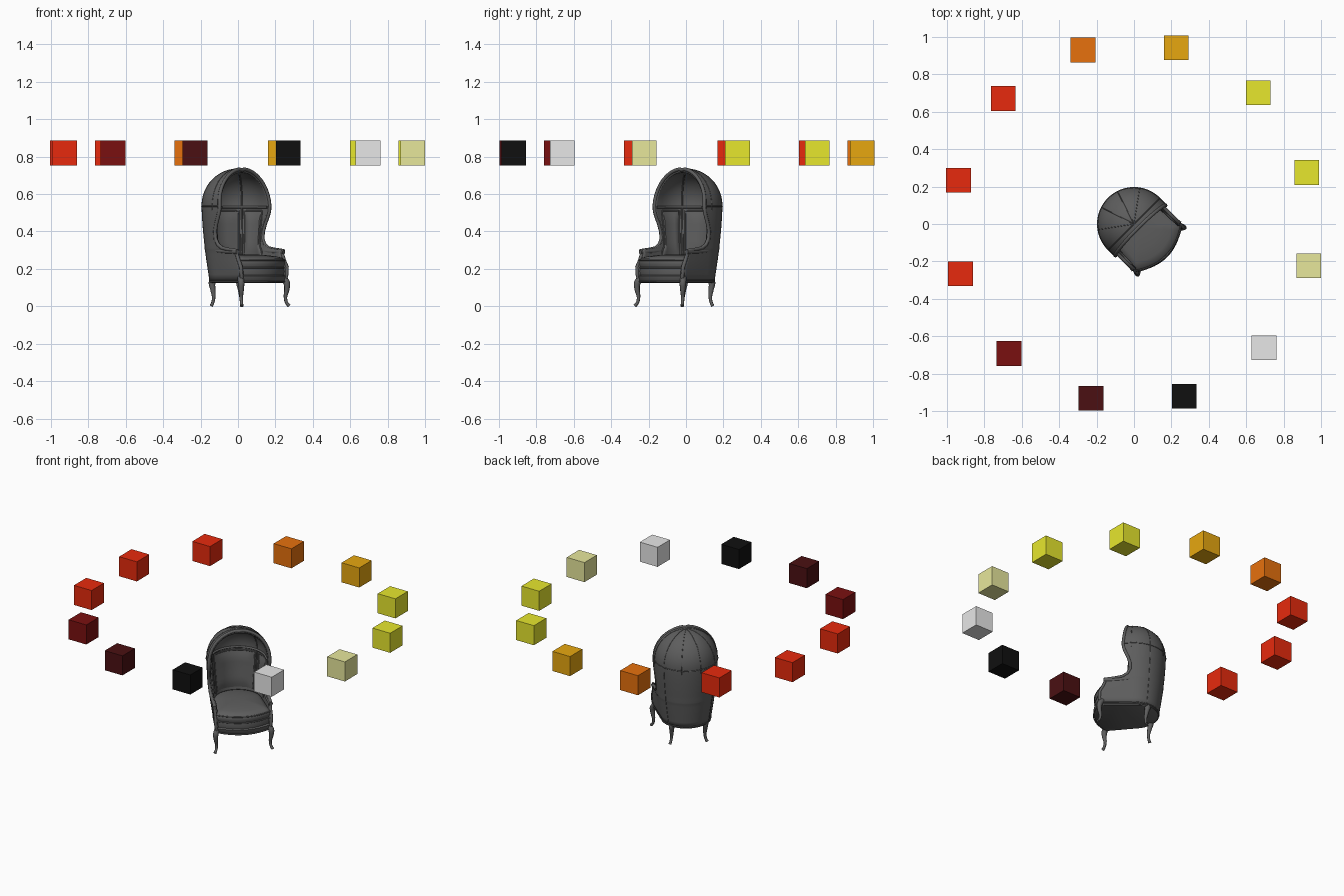
import bpy, bmesh, math
from mathutils import Matrix, Vector

if "Cube" in bpy.data.objects:
    bpy.data.objects.remove(bpy.data.objects["Cube"])


def material(name, rgb):
    m = bpy.data.materials.new(name)
    m.use_nodes = True
    m.diffuse_color = (*rgb, 1)
    m.node_tree.nodes["Principled BSDF"].inputs["Base Color"].default_value = (*rgb, 1)
    return m


charcoal = material("charcoal", (0.11, 0.11, 0.11))
paints = {
    "red": (0.8, 0.023, 0.004), "orange": (0.8, 0.165, 0.004),
    "amber": (0.8, 0.39, 0.005), "yellow": (0.8, 0.8, 0.027),
    "pale_yellow": (0.8, 0.8, 0.33), "light_grey": (0.8, 0.8, 0.8),
    "black": (0.005, 0.005, 0.005), "maroon": (0.07, 0.005, 0.006),
    "dark_red": (0.195, 0.005, 0.005)}
paints = {n: material(n, c) for n, c in paints.items()}
TURN = Matrix.Rotation(math.radians(45), 4, "Z")


# ---- helpers ----
def add(name, data, mat, matrix=TURN):
    ob = bpy.data.objects.new(name, data)
    bpy.context.collection.objects.link(ob)
    data.materials.append(mat)
    ob.matrix_world = matrix
    return ob


def skin(name, rings, closed=False, thick=0, angle=45):
    """Skin a mesh over rows of points, capped when the rows are closed."""
    n = len(rings[0])
    bm = bmesh.new()
    grid = [[bm.verts.new(p) for p in ring] for ring in rings]
    for a, b in zip(grid, grid[1:]):
        for j in range(n if closed else n - 1):
            k = (j + 1) % n
            bm.faces.new((a[j], a[k], b[k], b[j]))
    if closed:
        bm.faces.new(grid[0][::-1])
        bm.faces.new(grid[-1])
    bmesh.ops.remove_doubles(bm, verts=bm.verts, dist=0.0002)
    me = bpy.data.meshes.new(name)
    bm.to_mesh(me)
    bm.free()
    ob = add(name, me, charcoal)
    bpy.ops.object.select_all(action="DESELECT")
    ob.select_set(True)
    bpy.context.view_layer.objects.active = ob
    bpy.ops.object.shade_smooth_by_angle(angle=math.radians(angle))
    if thick:
        mod = ob.modifiers.new("thickness", "SOLIDIFY")
        mod.thickness = thick
        mod.offset = -1
    return ob


def tube(name, points, radius, sizes=None, smooth=False):
    cu = bpy.data.curves.new(name, "CURVE")
    cu.dimensions = "3D"
    cu.bevel_depth = radius
    cu.bevel_resolution = 2
    cu.use_fill_caps = True
    sp = cu.splines.new("BEZIER" if smooth else "POLY")
    pts = sp.bezier_points if smooth else sp.points
    pts.add(len(points) - 1)
    for i, p in enumerate(points):
        if smooth:
            pts[i].co = p
            pts[i].handle_left_type = pts[i].handle_right_type = "AUTO"
        else:
            pts[i].co = (*p, 1)
        pts[i].radius = sizes[i] if sizes else 1
    sp.use_smooth = True
    return add(name, cu, charcoal)


# ---- shell profile: height, back radius, front edge, front half width ----
R, SPRING = 0.195, 0.54
profile = [
    (0.13, 0.152, -0.190, 0.168), (0.17, 0.158, -0.197, 0.177),
    (0.21, 0.164, -0.196, 0.180), (0.25, 0.170, -0.175, 0.178),
    (0.28, 0.174, -0.162, 0.178), (0.30, 0.177, -0.165, 0.180),
    (0.304, 0.178, -0.10, 0.180), (0.312, 0.179, -0.055, 0.181),
    (0.33, 0.180, -0.025, 0.182), (0.36, 0.183, -0.008, 0.184),
    (0.40, 0.187, -0.008, 0.188), (0.44, 0.190, -0.020, 0.191),
    (0.48, 0.193, -0.038, 0.194), (0.51, 0.194, -0.048, 0.195)]
for i in range(13):
    a = math.radians(90 * i / 12)
    r = R * math.cos(a)
    profile.append((SPRING + R * math.sin(a), r, -0.05 + 0.02 * math.sin(a), r))


def row_at(z):
    for a, b in zip(profile, profile[1:]):
        if z <= b[0]:
            f = (z - a[0]) / (b[0] - a[0])
            return [p + (q - p) * f for p, q in zip(a, b)]


def plan(t, row, inset=0):
    """Point on the horseshoe outline: left front, round the back, right front."""
    z, r, e, w = row
    side = 1 if t <= 0.5 else -1
    s = min(t, 1 - t)
    if s < 0.2:
        f = s / 0.2
        return Vector((side * (w + (r - w) * f - inset), e * (1 - f), z))
    a = math.radians((s - 0.2) / 0.3 * 90)
    return Vector((side * (r - inset) * math.cos(a), (r - inset) * math.sin(a), z))


STEPS = [i / 40 for i in range(41)]
skin("hooded_shell", [[plan(t, row) for t in STEPS] for row in profile], thick=0.02)

# ---- carved rim along the opening, arms and front posts ----
left_edge = [plan(0, row, 0.006) for row in profile[:-1]]
top = [Vector((0, -0.03, SPRING + R - 0.006))]
right_edge = [Vector((-p.x, p.y, p.z)) for p in reversed(left_edge)]
tube("carved_rim", left_edge + top + right_edge, 0.010)
for s in (1, -1):
    side = "left" if s > 0 else "right"
    tube(side + "_arm_rest", [(s * x, y, z) for x, y, z in
         [(0.168, -0.01, 0.298), (0.168, -0.08, 0.294), (0.170, -0.14, 0.292),
          (0.175, -0.172, 0.290)]], 0.014, [0.8, 1, 1, 0.9], True)

# ---- seams on the outside ----
for k, t in enumerate((0.2, 0.32, 0.44, 0.56, 0.68, 0.8)):
    tube(f"hood_seam_{k}", [plan(t, row) for row in profile[13:]], 0.002)
for k, t in enumerate((0.32, 0.68)):
    tube(f"back_seam_{k}", [plan(t, row) for row in profile[:14]], 0.002)
for name, z in (("hood_band", 0.535), ("bottom_band", 0.14)):
    tube(name, [plan(t, row_at(z)) for t in STEPS], 0.003)

# ---- inner padded panels, posts and cornice ----
for name, t0, t1 in (("back_panel", 0.345, 0.655), ("left_wing_panel", 0.17, 0.31),
                     ("right_wing_panel", 0.69, 0.83)):
    rings = []
    for i in range(11):
        v = i / 10
        row = row_at(0.27 + 0.24 * v)
        ring = []
        for j in range(13):
            u = j / 12
            puff = 0.012 * min(1, 6 * min(u, 1 - u), 6 * min(v, 1 - v))
            ring.append(plan(t0 + (t1 - t0) * u, row, 0.020 + puff))
        rings.append(ring)
    skin(name, rings)
    border = [r[0] for r in rings] + rings[-1][1:] + [r[-1] for r in rings[::-1]]
    tube(name + "_frame", border, 0.004)
for k, t in enumerate((0.327, 0.673)):
    tube(f"inner_post_{k}", [plan(t, row_at(0.26 + 0.03 * i), 0.022)
                             for i in range(10)], 0.005)
    tube(f"inner_hood_rib_{k}", [plan(t, row) * 0.895 + Vector((0, 0, 0.055))
                                 for row in profile[14:-2]], 0.004)
tube("inner_cornice", [plan(t, row_at(0.53), 0.022) for t in STEPS], 0.007)


# ---- seat: rail, box cushion and crowned top cushion ----
def seat_ring(z, scale, bow=0.055):
    row = [z] + row_at(min(z, 0.2) if z > 0.13 else 0.13)[1:]
    ring = [plan(t, row) for t in STEPS]
    e, w = row[2], row[3]
    for i in range(1, 16):
        x = w * (i / 8 - 1)
        ring.append(Vector((x, e - bow * (1 - (x / w) ** 2), z)))
    return [Vector((p.x * scale, -0.03 + (p.y + 0.03) * scale, z)) for p in ring]


def seat_part(name, layers, bow=0.055):
    skin(name, [seat_ring(z, s, bow) for s, z in layers], True)


seat_part("seat_rail", [(0.955, 0.125), (0.985, 0.13), (0.985, 0.162), (0.95, 0.168)])
seat_part("box_cushion", [(0.88, 0.16), (0.93, 0.166), (0.94, 0.185), (0.93, 0.204),
                          (0.88, 0.208)], 0.06)
seat_part("seat_cushion", [(0.86, 0.204), (0.92, 0.208), (0.945, 0.225), (0.94, 0.243),
                           (0.89, 0.258), (0.75, 0.267), (0.5, 0.274), (0.2, 0.278)], 0.06)
for name, z, s in (("cushion_piping", 0.247, 0.935), ("lower_piping", 0.206, 0.925),
                   ("rail_moulding", 0.132, 0.985)):
    ring = seat_ring(z, s, 0.06)
    tube(name, ring + ring[:1], 0.004)

# ---- curved legs ----
legs = {
    "front": [(0.160, -0.180, 0.155), (0.172, -0.196, 0.125), (0.172, -0.197, 0.09),
              (0.167, -0.192, 0.045), (0.172, -0.199, 0.015), (0.180, -0.208, 0.0)],
    "back": [(0.098, 0.085, 0.155), (0.104, 0.092, 0.125), (0.104, 0.086, 0.09),
             (0.104, 0.080, 0.045), (0.110, 0.083, 0.015), (0.116, 0.087, 0.0)]}
for end, path in legs.items():
    for side, s in (("left", 1), ("right", -1)):
        tube(f"{end}_{side}_leg", [(s * x, y, max(z, 0.002)) for x, y, z in path],
             0.014, [1.2, 1.3, 1.0, 0.65, 0.6, 0.7], True)

# ---- ring of floating sample cubes ----
order = ["amber", "yellow", "yellow", "pale_yellow", "light_grey", "black",
         "maroon", "dark_red", "red", "red", "red", "orange"]
for i, colour in enumerate(order):
    a = math.radians(76.3 - 30 * i)
    bm = bmesh.new()
    bmesh.ops.create_cube(bm, size=0.132)
    me = bpy.data.meshes.new("sample_cube")
    bm.to_mesh(me)
    bm.free()
    spot = (0.964 * math.cos(a) - 0.002, 0.964 * math.sin(a) + 0.005, 0.82)
    add(f"{colour}_cube_{i + 1}", me, paints[colour], Matrix.Translation(spot))
